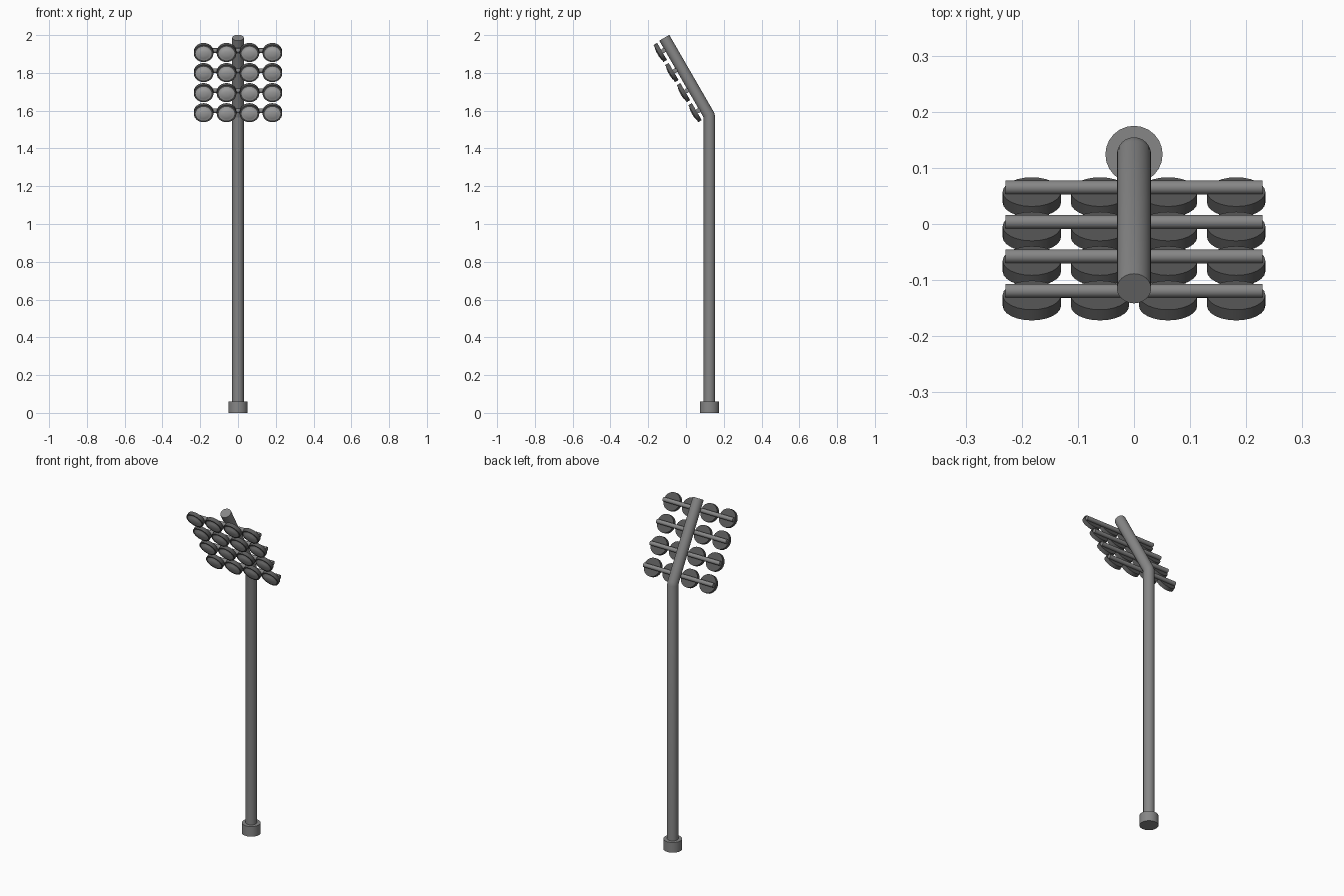
import bpy, bmesh, math
from mathutils import Vector, Matrix

if "Cube" in bpy.data.objects:
    bpy.data.objects.remove(bpy.data.objects["Cube"])


def material(name, value):
    m = bpy.data.materials.new(name)
    m.use_nodes = True
    color = (value, value, value, 1)
    m.diffuse_color = color
    m.node_tree.nodes["Principled BSDF"].inputs["Base Color"].default_value = color
    return m


STEEL = material("steel grey", 0.24)
HOUSING = material("dark housing grey", 0.1)
LENS = material("pale lens grey", 0.6)

TILT = math.radians(30)
UP = Vector((0, -math.sin(TILT), math.cos(TILT)))       # along the leaning arm
FACE = Vector((0, -math.cos(TILT), -math.sin(TILT)))    # the way the lamps point
SIDE = Vector((1, 0, 0))


def sweep(name, stations, mats, sides=24, lens_from=None):
    """Skin rings given as (centre, direction, radius, stretch) and cap both ends."""
    bm = bmesh.new()
    rings = []
    for centre, direction, radius, stretch in stations:
        d = Vector(direction).normalized()
        u = SIDE if abs(d.x) < 0.5 else Vector((0, 1, 0))
        v = d.cross(u) * stretch
        angles = [math.tau * i / sides for i in range(sides)]
        rings.append([bm.verts.new(Vector(centre) + radius * (u * math.cos(a) + v * math.sin(a)))
                      for a in angles])
    for k, (a, b) in enumerate(zip(rings, rings[1:])):
        for i in range(sides):
            j = (i + 1) % sides
            f = bm.faces.new((a[i], a[j], b[j], b[i]))
            f.material_index = int(lens_from is not None and k >= lens_from)
    bm.faces.new(rings[0][::-1])
    bm.faces.new(rings[-1]).material_index = int(lens_from is not None)
    bmesh.ops.recalc_face_normals(bm, faces=bm.faces)
    mesh = bpy.data.meshes.new(name)
    bm.to_mesh(mesh)
    bm.free()
    for m in mats:
        mesh.materials.append(m)
    obj = bpy.data.objects.new(name, mesh)
    bpy.context.collection.objects.link(obj)
    bpy.ops.object.select_all(action="DESELECT")
    obj.select_set(True)
    bpy.context.view_layer.objects.active = obj
    bpy.ops.object.shade_smooth_by_angle(angle=math.radians(35))
    return obj


# Foot collar and the bent pole
POLE_Y, POLE_R = 0.124, 0.0305
Z = Vector((0, 0, 1))
foot = Vector((0, POLE_Y, 0))
bend = Vector((0, POLE_Y, 1.572))
tip = bend + UP * 0.478
sweep("base_collar", [(foot, Z, 0.051, 1), (foot + Z * 0.06, Z, 0.051, 1)], [STEEL])
sweep("bent_pole", [(foot + Z * 0.03, Z, POLE_R, 1),
                    (bend - Z * 0.008, Z + UP * 0.35, POLE_R, 1.01),
                    (bend + UP * 0.008, Z * 0.35 + UP, POLE_R, 1.01),
                    (tip, UP, POLE_R, 1)], [STEEL])

# Four crossbars, each carrying four lamps
top_bar = Vector((0, -0.119, 1.918))
for row in range(4):
    bar = top_bar - UP * 0.1227 * row
    half = SIDE * 0.229
    sweep(f"crossbar_{row + 1}", [(bar - half, SIDE, 0.0125, 1), (bar + half, SIDE, 0.0125, 1)],
          [STEEL], sides=16)
    for col in range(4):
        back = bar + SIDE * 0.1214 * (col - 1.5) + FACE * 0.009
        front = back + FACE * 0.022
        sweep(f"lamp_{row + 1}_{col + 1}",
              [(back, FACE, 0.052, 1), (front, FACE, 0.052, 1), (front, FACE, 0.042, 1),
               (front + FACE * 0.004, FACE, 0.028, 1), (front + FACE * 0.006, FACE, 0.012, 1)],
              [HOUSING, LENS], lens_from=2)
